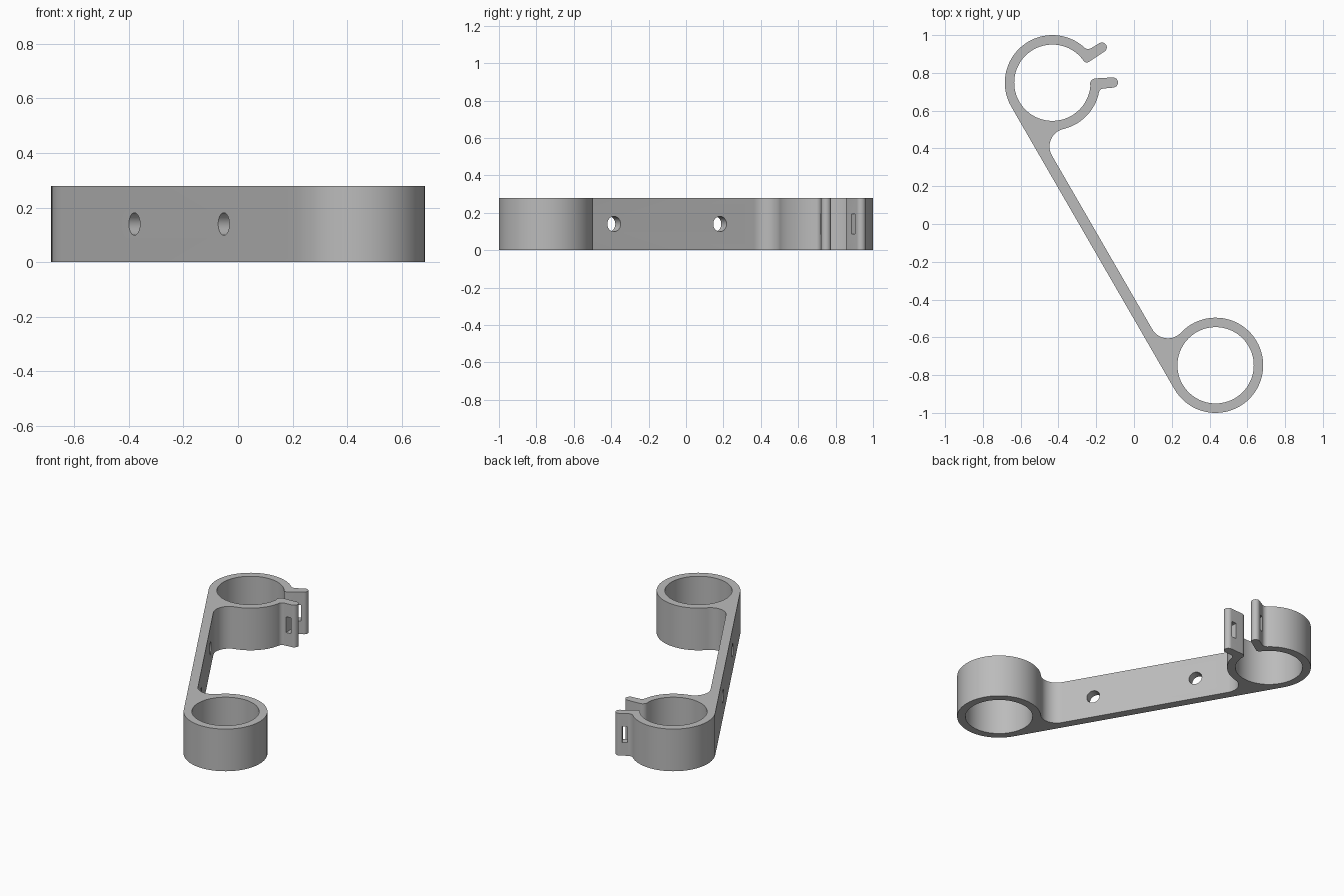
import bpy, bmesh, math
from mathutils import Vector, Matrix

cube = bpy.data.objects.get("Cube")
if cube:
    bpy.data.objects.remove(cube, do_unlink=True)

HEIGHT = 0.28
OUTER, INNER, FILLET = 0.252, 0.202, 0.095
CLIP = Vector((-0.432, 0.748))       # centre of the open ring
RING = -CLIP                         # centre of the closed ring
ALONG = (RING - CLIP).normalized()
NORMAL = Vector((ALONG.y, -ALONG.x))  # outward side of the bar
FACE = 0.195                         # offset of the bar's inner face


def arc(centre, radius, start, end):
    n = max(4, round(abs(end - start) / 5))
    angles = [math.radians(start + (end - start) * i / n) for i in range(n + 1)]
    return [Vector((centre[0] + radius * math.cos(a), centre[1] + radius * math.sin(a)))
            for a in angles]


def heading(v):
    return math.degrees(math.atan2(v.y, v.x))


# Fillets between the bar and both rings
side = FACE - FILLET
reach = math.sqrt((OUTER + FILLET) ** 2 - side ** 2)
clip_fillet = CLIP + ALONG * reach + NORMAL * side
ring_fillet = RING - ALONG * reach + NORMAL * side
to_clip = heading(clip_fillet - CLIP)
to_ring = heading(ring_fillet - RING)
out = heading(NORMAL) % 360

# Outer outline, counterclockwise, with the inside of the open ring
outline = arc(CLIP, OUTER, 48, out)
outline += arc(RING, OUTER, out, to_ring + 360)
outline += arc(ring_fillet, FILLET, to_ring + 180, out)
outline += arc(clip_fillet, FILLET, out, to_clip + 180)
outline += arc(CLIP, OUTER, to_clip, -14)
# lower lip
outline += arc((-0.16, 0.69), 0.027, 190, 95)
outline += arc((-0.112, 0.749), 0.027, -87, 93)
outline += arc((-0.2, 0.737), 0.034, 93, 180)
# inside of the open ring
outline += arc(CLIP, INNER, -4, 34 - 360)
# upper lip
outline += arc((-0.25, 0.877), 0.022, 225, 300)
outline += arc((-0.17, 0.935), 0.026, -60, 120)
outline += arc((-0.243, 0.961), 0.034, 300, 228)
hole = arc(RING, INNER, 0, 360)

# Bracket body: filled outline raised to full height
bm = bmesh.new()
for loop in (outline, hole):
    pts = []
    for p in loop:
        if not pts or (p - pts[-1]).length > 0.002:
            pts.append(p)
    if (pts[0] - pts[-1]).length < 0.002:
        pts.pop()
    verts = [bm.verts.new((p.x, p.y, 0)) for p in pts]
    for i, v in enumerate(verts):
        bm.edges.new((v, verts[i - 1]))
bmesh.ops.triangle_fill(bm, edges=bm.edges[:], use_beauty=True, use_dissolve=False)
raised = bmesh.ops.extrude_face_region(bm, geom=bm.faces[:])["geom"]
bmesh.ops.translate(bm, vec=(0, 0, HEIGHT),
                    verts=[g for g in raised if isinstance(g, bmesh.types.BMVert)])
bmesh.ops.recalc_face_normals(bm, faces=bm.faces[:])
mesh = bpy.data.meshes.new("clip_bracket")
bm.to_mesh(mesh)
bm.free()
bracket = bpy.data.objects.new("clip_bracket", mesh)
bpy.context.collection.objects.link(bracket)

grey = bpy.data.materials.new("plain_grey")
grey.use_nodes = True
colour = (0.5, 0.5, 0.5, 1)
grey.diffuse_color = colour
grey.node_tree.nodes["Principled BSDF"].inputs["Base Color"].default_value = colour
mesh.materials.append(grey)

# Cutters for the screw holes and the tie slots
cut = bmesh.new()
middle = NORMAL * 0.225
across = Vector((NORMAL.x, NORMAL.y, 0)).to_track_quat('Z', 'Y').to_matrix().to_4x4()
for t in (-0.327, 0.327):
    p = middle + ALONG * (t + 0.005)
    bmesh.ops.create_cone(cut, cap_ends=True, segments=40, radius1=0.041, radius2=0.041,
                          depth=0.2, matrix=Matrix.Translation((p.x, p.y, HEIGHT / 2)) @ across)
for x, y, turn in ((-0.195, 0.915, 30), (-0.135, 0.747, 3)):
    bmesh.ops.create_cube(cut, size=1, matrix=Matrix.Translation((x, y, HEIGHT / 2))
                          @ Matrix.Rotation(math.radians(turn), 4, 'Z')
                          @ Matrix.Diagonal((0.032, 0.09, 0.105, 1)))
cut_mesh = bpy.data.meshes.new("hole_cutter")
cut.to_mesh(cut_mesh)
cut.free()
cutter = bpy.data.objects.new("hole_cutter", cut_mesh)
bpy.context.collection.objects.link(cutter)

bpy.ops.object.select_all(action='DESELECT')
bpy.context.view_layer.objects.active = bracket
bracket.select_set(True)
mod = bracket.modifiers.new("holes", 'BOOLEAN')
mod.object = cutter
mod.operation = 'DIFFERENCE'
mod.solver = 'EXACT'
bpy.ops.object.modifier_apply(modifier=mod.name)
bpy.data.objects.remove(cutter, do_unlink=True)
bpy.ops.object.shade_smooth_by_angle(angle=math.radians(30))
